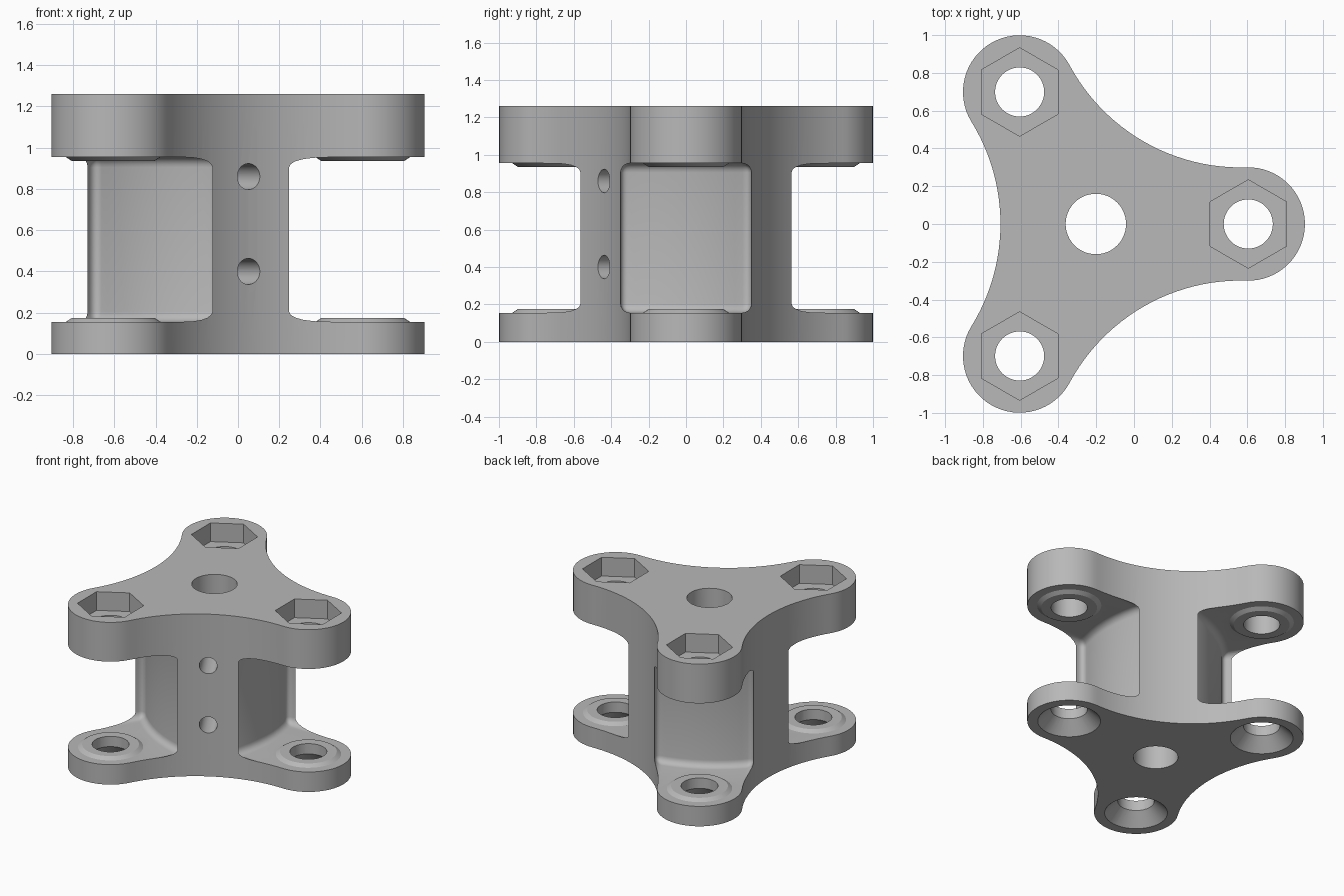
import bpy, bmesh
from math import pi, sin, cos, radians, atan2, hypot
from mathutils import Matrix, Vector

if "Cube" in bpy.data.objects:
    bpy.data.objects.remove(bpy.data.objects["Cube"], do_unlink=True)

AXIS = Vector((-0.202, 0.0, 0.0))      # centre bore
ARM = 0.807                            # centre to lobe
LOBE_R, SIDE_R, WAIST = 0.3, 1.03, 0.505
HEIGHT, LOW, HIGH = 1.26, 0.155, 0.955
BOLT_R = 0.13

grey = bpy.data.materials.new("plain grey")
grey.use_nodes = True
grey.diffuse_color = (0.48, 0.48, 0.48, 1)
grey.node_tree.nodes["Principled BSDF"].inputs["Base Color"].default_value = (0.48, 0.48, 0.48, 1)


def polar(angle, radius):
    return Vector((cos(angle) * radius, sin(angle) * radius, 0))


def arc(centre, radius, start, end, steps):
    return [centre + polar(start + (end - start) * i / steps, radius) for i in range(steps + 1)]


def finish(name, bm):
    bmesh.ops.recalc_face_normals(bm, faces=bm.faces)
    mesh = bpy.data.meshes.new(name)
    bm.to_mesh(mesh)
    bm.free()
    mesh.materials.append(grey)
    obj = bpy.data.objects.new(name, mesh)
    bpy.context.collection.objects.link(obj)
    return obj


def prism(name, points, z0, z1, round_edges=0):
    bm = bmesh.new()
    face = bm.faces.new([bm.verts.new((p.x, p.y, z0)) for p in points])
    out = bmesh.ops.extrude_face_region(bm, geom=[face])
    top = [v for v in out["geom"] if isinstance(v, bmesh.types.BMVert)]
    bmesh.ops.translate(bm, verts=top, vec=(0, 0, z1 - z0))
    bmesh.ops.recalc_face_normals(bm, faces=bm.faces)
    if round_edges:
        sharp = [e for e in bm.edges if e.calc_face_angle(0) > radians(40)]
        bmesh.ops.bevel(bm, geom=sharp, offset=round_edges, segments=5,
                        profile=0.5, affect='EDGES', clamp_overlap=False)
    return finish(name, bm)


def cone(name, centre, z0, r0, z1, r1, sides=48):
    bm = bmesh.new()
    bmesh.ops.create_cone(bm, cap_ends=True, segments=sides, radius1=r0, radius2=r1, depth=z1 - z0,
                          matrix=Matrix.Translation((centre.x, centre.y, (z0 + z1) / 2)))
    return finish(name, bm)


def combine(target, tool, operation):
    mod = target.modifiers.new("combine", 'BOOLEAN')
    mod.operation = operation
    mod.solver = 'EXACT'
    mod.object = tool
    bpy.context.view_layer.objects.active = target
    bpy.ops.object.modifier_apply(modifier=mod.name)
    bpy.data.objects.remove(tool, do_unlink=True)


# Three-lobed outline: round lobes joined by tangent concave sides
side = polar(pi / 3, WAIST + SIDE_R)
phi = atan2(side.y, side.x - ARM)
outline = []
for k in range(3):
    turn = k * 2 * pi / 3
    lobe = AXIS + polar(turn, ARM)
    outline += arc(lobe, LOBE_R, turn - phi, turn + phi, 32)[:-1]
    hollow = AXIS + polar(turn + pi / 3, WAIST + SIDE_R)
    outline += arc(hollow, SIDE_R, turn + phi - pi, turn + 5 * pi / 3 - phi - 2 * pi, 24)[:-1]
body = prism("spider_body", outline, 0, HEIGHT)

# Filleted pockets around the bolts, with a gently bulging back wall
for k in range(3):
    spin = Matrix.Rotation(k * 2 * pi / 3, 3, 'Z')
    wall = [Vector((1.4, -0.35, 0)), Vector((1.4, 0.35, 0))]
    for i in range(9):
        y = 0.35 - 0.7 * i / 8
        wall.append(Vector((0.44 - y * y / 2, y, 0)))
    pocket = prism("pocket_cutter", [AXIS + spin @ p for p in wall], LOW, HIGH, 0.05)
    combine(body, pocket, 'DIFFERENCE')

# Bosses, bolt holes, countersinks and hexagonal nut recesses
for k in range(3):
    lobe = AXIS + polar(k * 2 * pi / 3, ARM)
    combine(body, cone("lower_boss", lobe, LOW - 0.01, 0.245, LOW + 0.02, 0.2), 'UNION')
    combine(body, cone("upper_boss", lobe, HIGH - 0.02, 0.2, HIGH + 0.01, 0.245), 'UNION')
    combine(body, cone("bolt_cutter", lobe, -0.1, BOLT_R, HEIGHT + 0.1, BOLT_R), 'DIFFERENCE')
    combine(body, cone("countersink_cutter", lobe, -0.01, 0.235, 0.105, 0.12), 'DIFFERENCE')
    hexagon = [lobe + polar(pi / 6 + i * pi / 3, 0.234) for i in range(6)]
    combine(body, prism("nut_cutter", hexagon, HEIGHT - 0.145, HEIGHT + 0.1), 'DIFFERENCE')

# Centre bore
combine(body, cone("bore_cutter", AXIS, -0.1, 0.16, HEIGHT + 0.1, 0.16), 'DIFFERENCE')

# Two set-screw holes in one side, running into the bore
for z in (0.4, 0.86):
    screw = cone("screw_cutter", Vector((0, 0, 0)), 0.05, 0.063, 0.8, 0.063, 32)
    tilt = Matrix.Rotation(-pi / 3, 4, 'Z') @ Matrix.Rotation(pi / 2, 4, 'Y')
    screw.data.transform(Matrix.Translation((AXIS.x, AXIS.y, z)) @ tilt)
    combine(body, screw, 'DIFFERENCE')

# Smooth round walls, crisp rims
bpy.ops.object.select_all(action='DESELECT')
body.select_set(True)
bpy.context.view_layer.objects.active = body
bpy.ops.object.shade_smooth_by_angle(angle=radians(30))
